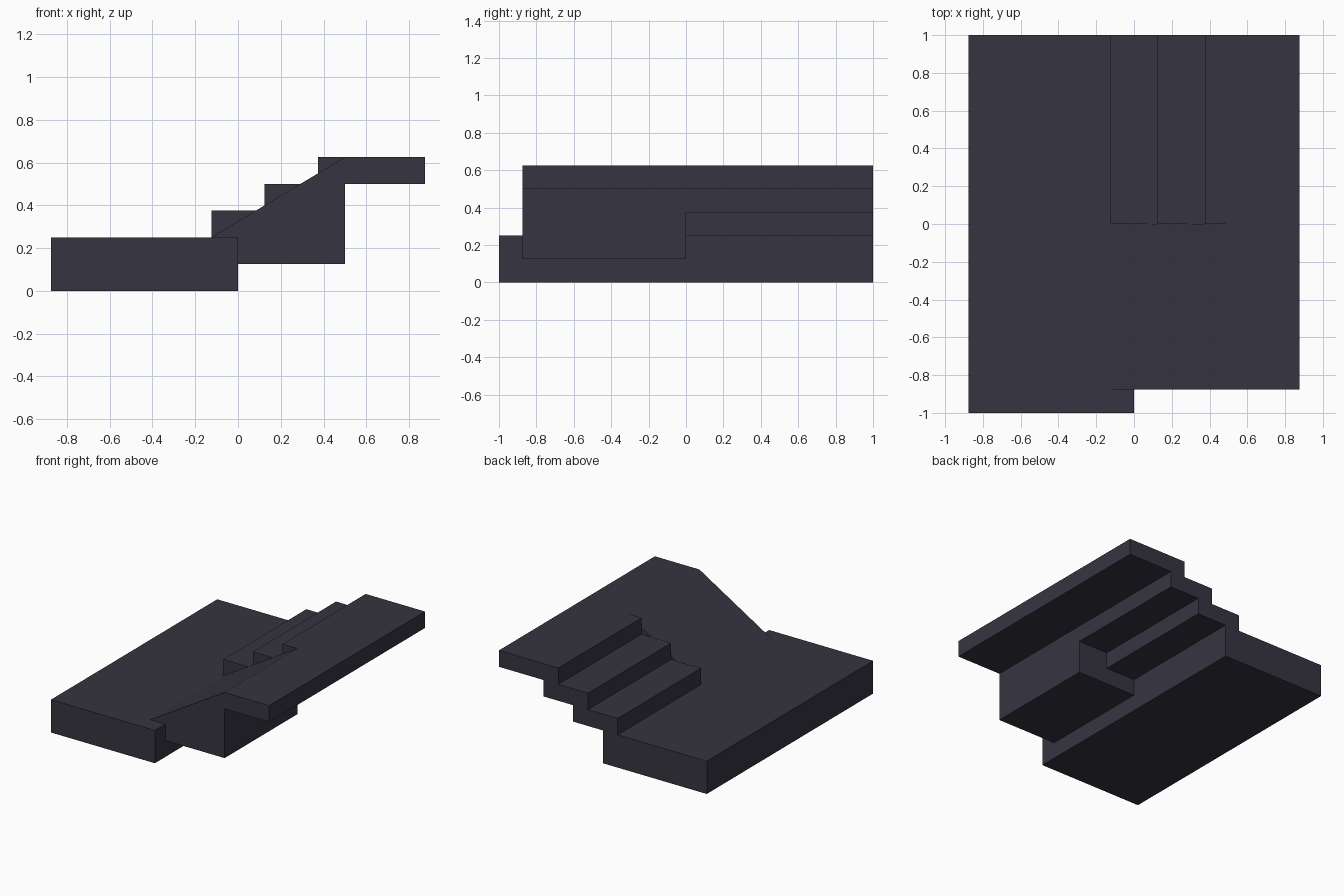
import bpy
import bmesh
from mathutils import Vector

if "Cube" in bpy.data.objects:
    bpy.data.objects.remove(bpy.data.objects["Cube"])

slate = bpy.data.materials.new("dark slate")
slate.diffuse_color = (0.037, 0.035, 0.052, 1)
slate.use_nodes = True
slate.node_tree.nodes["Principled BSDF"].inputs["Base Color"].default_value = slate.diffuse_color


def extrude(name, points, direction):
    """Make a flat-sided solid by sweeping an outline along a direction."""
    bm = bmesh.new()
    face = bm.faces.new([bm.verts.new(p) for p in points])
    swept = bmesh.ops.extrude_face_region(bm, geom=[face], use_keep_orig=True)
    verts = [g for g in swept["geom"] if isinstance(g, bmesh.types.BMVert)]
    bmesh.ops.translate(bm, verts=verts, vec=Vector(direction))
    bmesh.ops.recalc_face_normals(bm, faces=bm.faces)
    mesh = bpy.data.meshes.new(name)
    bm.to_mesh(mesh)
    bm.free()
    mesh.materials.append(slate)
    obj = bpy.data.objects.new(name, mesh)
    bpy.context.collection.objects.link(obj)
    return obj


def side_profile(name, xz, y0, y1):
    return extrude(name, [(x, y0, z) for x, z in xz], (0, y1 - y0, 0))


# Lower landing slab
side_profile("lower_landing",
             [(-0.875, 0), (0, 0), (0, 0.25), (-0.875, 0.25)], -1, 1)

# Stair flight: tread fronts going up, then stepped underside going back down
run, rise, steps = 0.25, 0.125, 2
fronts, underside = [], []
for i in range(steps):
    x, z = -0.125 + i * run, 0.25 + i * rise
    fronts += [(x, z), (x, z + rise)]
    underside += [(x + run * 1.5, z), (x + run * 1.5, z + rise)]
side_profile("stairs", fronts + underside[::-1], 0, 1)

# Ramp beside the stairs, notched over the lower landing
side_profile("ramp",
             [(-0.125, 0.25), (0, 0.25), (0, 0.125), (0.5, 0.125), (0.5, 0.625)],
             -0.875, 0)

# Upper landing, widened behind the ramp to form the last tread
outline = [(0.5, -0.875), (0.875, -0.875), (0.875, 1),
           (0.375, 1), (0.375, 0), (0.5, 0)]
extrude("upper_landing", [(x, y, 0.5) for x, y in outline], (0, 0, 0.125))
